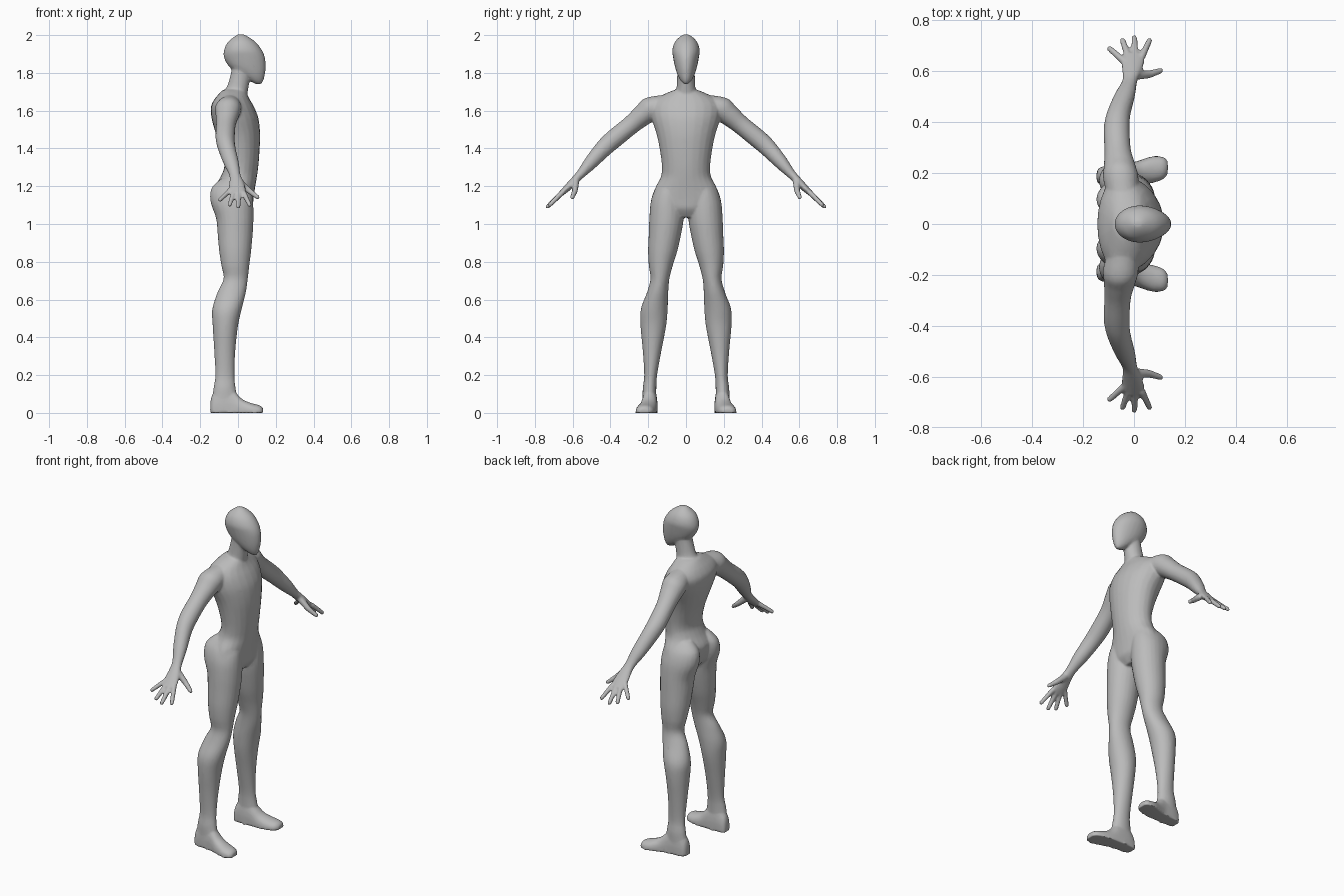
import bpy, bmesh, math
from mathutils import Vector

SEG = 24
bm = bmesh.new()


def spline(rows, steps=4):
    """Catmull-Rom interpolation through rows of section values."""
    out = []
    for i in range(len(rows) - 1):
        p0, p1 = rows[max(i - 1, 0)], rows[i]
        p2, p3 = rows[i + 1], rows[min(i + 2, len(rows) - 1)]
        for s in range(steps):
            t = s / steps
            out.append([0.5 * (2 * b + (c - a) * t + (2 * a - 5 * b + 4 * c - d) * t * t
                               + (3 * b - a - 3 * c + d) * t ** 3)
                        for a, b, c, d in zip(p0, p1, p2, p3)])
    return out + [list(rows[-1])]


def skin(rings):
    """Closed tube through rings of points."""
    loops = [[bm.verts.new(p) for p in r] for r in rings]
    faces = [bm.faces.new(loops[0][::-1]), bm.faces.new(loops[-1])]
    for a, b in zip(loops, loops[1:]):
        for i in range(SEG):
            j = (i + 1) % SEG
            faces.append(bm.faces.new((a[i], a[j], b[j], b[i])))
    bmesh.ops.recalc_face_normals(bm, faces=faces)


ANG = [(math.cos(2 * math.pi * i / SEG), math.sin(2 * math.pi * i / SEG)) for i in range(SEG)]


def upright(rows):
    """Sections (z, back x, widest x, front x, inner y, outer y)."""
    skin([[(xc + c * ((xf - xc) if c > 0 else (xc - xb)),
            (y0 + y1) / 2 + s * (y1 - y0) / 2, z) for c, s in ANG]
          for z, xb, xc, xf, y0, y1 in spline(rows)])


def centred(rows):
    upright([(z, xb, xc, xf, -h, h) for z, xb, xc, xf, h in rows])


def finger(points, r0, r1, side):
    """Tapered round tube along points with a rounded tip."""
    pts = [Vector(p) for p in points]
    d = (pts[-1] - pts[0]).normalized()
    u = d.cross(Vector((0, 0, 1))).normalized()
    v = d.cross(u)
    n = len(pts) - 1
    rows = [(p, r0 + (r1 - r0) * i / n) for i, p in enumerate(pts)]
    rows[-1] = (pts[-1] - d * r1 * 0.7, r1)
    rows.append((pts[-1], r1 * 0.5))
    skin([[((q := p + (u * c + v * s) * r).x, q.y * side, q.z) for c, s in ANG] for p, r in rows])


# Torso
centred([(1.035, -.05, 0, .045, .07), (1.08, -.10, 0, .075, .14), (1.13, -.12, 0, .082, .175),
         (1.19, -.125, 0, .09, .163), (1.25, -.092, 0, .10, .133), (1.31, -.072, .01, .108, .128),
         (1.40, -.09, .01, .115, .14), (1.48, -.118, 0, .117, .157), (1.56, -.14, -.03, .108, .183),
         (1.62, -.143, -.05, .085, .19), (1.66, -.125, -.05, .062, .165),
         (1.69, -.10, -.04, .048, .11), (1.71, -.08, -.03, .04, .06)])
# Neck
centred([(1.62, -.11, -.03, .06, .08), (1.68, -.10, -.02, .05, .062), (1.72, -.062, 0, .055, .05),
         (1.78, -.042, .01, .065, .047), (1.84, -.03, .02, .07, .045)])
# Head
centred([(1.742, .088, .108, .124, .012), (1.76, .06, .09, .134, .029), (1.79, .01, .07, .142, .045),
         (1.83, -.045, .045, .147, .058), (1.88, -.074, .03, .143, .068), (1.92, -.074, .02, .127, .073),
         (1.96, -.056, .015, .097, .061), (1.988, -.025, .015, .06, .037), (2.004, 0, .015, .03, .012)])

LEG = [(1.24, -.09, -.03, .04, .04, .12), (1.19, -.14, -.03, .07, .02, .162),
       (1.12, -.146, -.02, .08, .012, .186), (1.03, -.116, -.015, .082, .012, .194),
       (.95, -.108, -.015, .078, .025, .197), (.86, -.10, -.015, .07, .045, .201),
       (.78, -.088, -.015, .06, .07, .197), (.71, -.076, -.015, .052, .088, .188),
       (.64, -.108, -.03, .042, .094, .206), (.55, -.136, -.055, .02, .097, .239),
       (.46, -.134, -.065, 0, .105, .241), (.33, -.126, -.07, -.014, .13, .229),
       (.20, -.12, -.07, -.019, .153, .221), (.13, -.13, -.07, -.012, .157, .229),
       (.05, -.138, -.07, 0, .157, .23)]
# Foot sections: x, top z, inner y, outer y
FOOT = [(-.147, .05, .17, .202), (-.135, .10, .156, .222), (-.09, .14, .15, .232),
        (-.03, .125, .15, .236), (.02, .075, .153, .25), (.07, .052, .16, .266),
        (.115, .04, .175, .264), (.133, .025, .197, .247)]
# Arm sections: y, z, thickness radius, back x, front x
ARM = [(.06, 1.66, .035, -.08, 0), (.17, 1.617, .066, -.12, .018), (.23, 1.575, .057, -.118, .005),
       (.29, 1.525, .05, -.116, -.012), (.37, 1.46, .05, -.119, -.017), (.43, 1.407, .047, -.108, -.014),
       (.505, 1.325, .037, -.077, .004), (.56, 1.262, .024, -.047, .013), (.60, 1.22, .021, -.046, .03),
       (.635, 1.185, .018, -.05, .04), (.665, 1.158, .013, -.044, .04)]
FINGERS = [((-.035, .635, 1.185), (-.102, .695, 1.122)), ((-.022, .655, 1.167), (-.047, .728, 1.094)),
           ((.004, .66, 1.162), (.001, .74, 1.084)), ((.03, .655, 1.167), (.064, .728, 1.094))]

for side in (1, -1):
    # Leg
    upright([(z, b, c, f, side * i, side * o) for z, b, c, f, i, o in LEG])
    # Foot, flat underneath
    skin([[(x, side * ((y0 + y1) / 2 + c * (y1 - y0) / 2), top * max(s, 0) ** .7 if s > 1e-6 else 0)
           for c, s in ANG] for x, top, y0, y1 in spline(FOOT)])
    # Arm and palm
    skin([[((xb + xf) / 2 + c * (xf - xb) / 2, side * (y + .64 * s * r), z + .77 * s * r)
           for c, s in ANG] for y, z, r, xb, xf in spline(ARM)])
    # Fingers and thumb
    for points in FINGERS:
        finger(points, .0145, .0115, side)
    finger([(.005, .585, 1.225), (.06, .588, 1.175), (.113, .604, 1.134)], .02, .0115, side)

mesh = bpy.data.meshes.new("body")
bm.to_mesh(mesh)
bm.free()
body = bpy.data.objects.new("body", mesh)
bpy.context.collection.objects.link(body)

grey = bpy.data.materials.new("plain grey")
grey.diffuse_color = (.5, .5, .5, 1)
mesh.materials.append(grey)

# Fuse the parts into one smooth skin
fuse = body.modifiers.new("fuse", 'REMESH')
fuse.mode = 'VOXEL'
fuse.voxel_size = .0065
fuse.use_smooth_shade = True
soften = body.modifiers.new("soften", 'SMOOTH')
soften.factor = .5
soften.iterations = 5
thin = body.modifiers.new("thin", 'DECIMATE')
thin.ratio = .25
